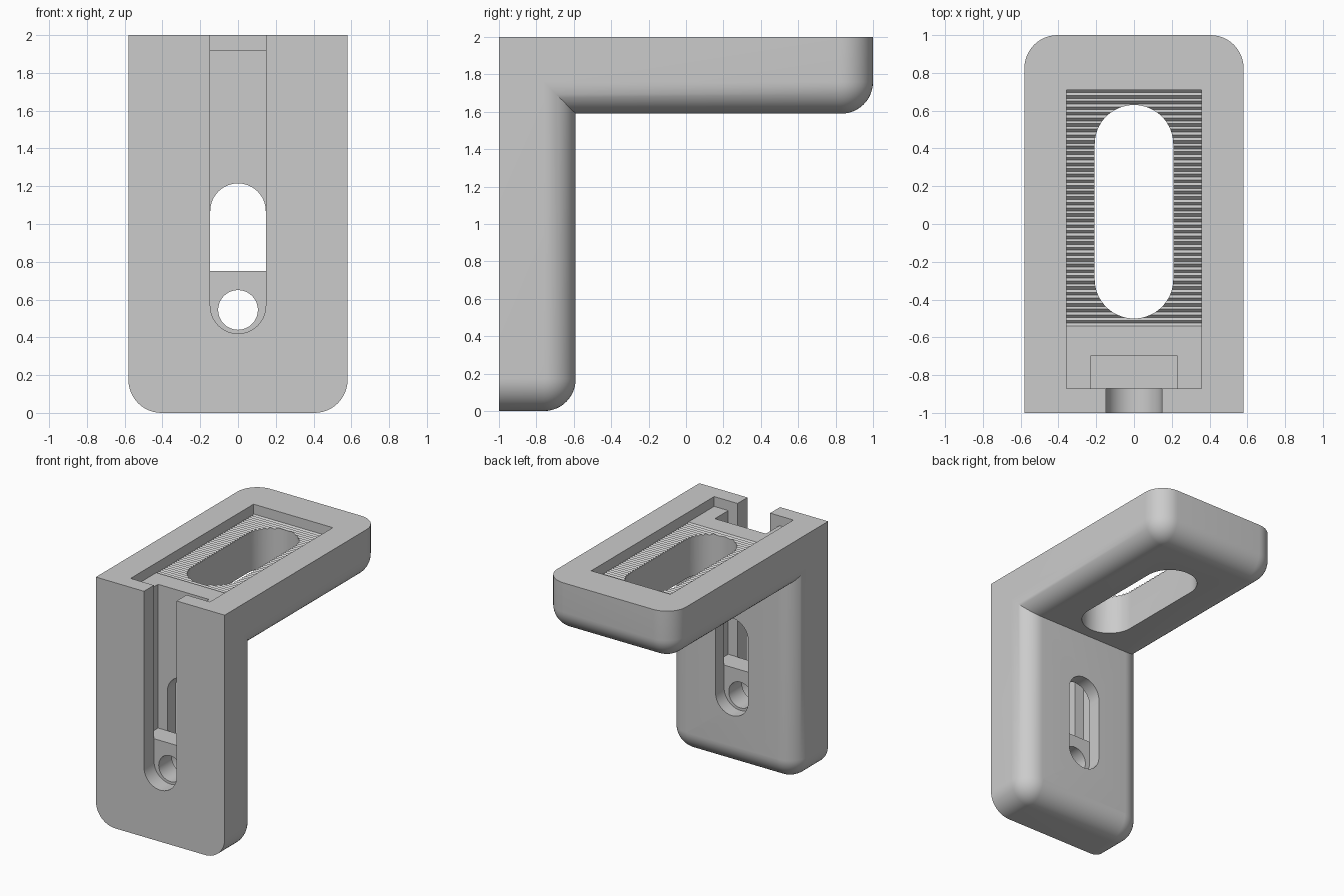
import bpy, bmesh
from math import sin, cos, pi, sqrt

if "Cube" in bpy.data.objects:
    bpy.data.objects.remove(bpy.data.objects["Cube"])

HALF_W, THICK, CORNER, FILLET = 0.58, 0.41, 0.175, 0.17
FLOOR = 1.92          # height of the recess floor
SLOT = 0.147          # half width of the narrow slots

grey = bpy.data.materials.new("plain grey")
grey.use_nodes = True
grey.diffuse_color = (0.6, 0.6, 0.6, 1)
grey.node_tree.nodes["Principled BSDF"].inputs["Base Color"].default_value = (0.6, 0.6, 0.6, 1)


def loft(name, rings):
    """Solid skinned through matching closed rings of points."""
    bm = bmesh.new()
    loops = [[bm.verts.new(p) for p in ring] for ring in rings]
    n = len(loops[0])
    for a, b in zip(loops, loops[1:]):
        for i in range(n):
            j = (i + 1) % n
            bm.faces.new((a[i], a[j], b[j], b[i]))
    bm.faces.new(loops[0])
    bm.faces.new(loops[-1])
    bmesh.ops.recalc_face_normals(bm, faces=bm.faces[:])
    mesh = bpy.data.meshes.new(name)
    bm.to_mesh(mesh)
    bm.free()
    mesh.materials.append(grey)
    obj = bpy.data.objects.new(name, mesh)
    bpy.context.collection.objects.link(obj)
    return obj


def prism(name, outline, start, end, place):
    return loft(name, [[place(u, v, d) for u, v in outline] for d in (start, end)])


def along_x(u, v, d): return (d, u, v)
def along_y(u, v, d): return (u, d, v)
def along_z(u, v, d): return (u, v, d)


def arc(cx, cy, r, start, end, steps):
    return [(cx + r * cos(start + (end - start) * i / steps),
             cy + r * sin(start + (end - start) * i / steps)) for i in range(steps + 1)]


def stadium(r, low, high):
    return arc(0, high - r, r, 0, pi, 32) + arc(0, low + r, r, pi, 2 * pi, 32)


def box(x, v0, v1):
    return [(-x, v0), (x, v0), (x, v1), (-x, v1)]


def slab(name, place):
    """Plate with two round corners and a fillet round its inner face."""
    def ring(inset):
        c = HALF_W - CORNER
        r = CORNER - inset
        return ([(inset - HALF_W, -1), (HALF_W - inset, -1)]
                + arc(c, 1 - CORNER, r, 0, pi / 2, 12)
                + arc(-c, 1 - CORNER, r, pi / 2, pi, 12))
    levels = [(0, 0)]
    for i in range(13):
        a = pi / 2 * i / 12
        levels.append((THICK - FILLET + FILLET * sin(a), FILLET * (1 - cos(a))))
    return loft(name, [[place(u, v, d) for u, v in ring(inset)] for d, inset in levels])


# Two matching slabs joined in an L
bracket = slab("bracket", lambda u, v, d: (u, v, 2 - d))
leg = slab("leg", lambda u, v, d: (u, d - 1, 1 - v))

# Recess in the top with a serrated floor
TEETH, y0, y1 = 42, -0.54, 0.71
profile = [(-0.872, 2.1), (-0.872, FLOOR), (y0, FLOOR)]
pitch = (y1 - y0) / TEETH
for i in range(TEETH):
    profile += [(y0 + pitch * (i + 0.5), FLOOR - 0.015), (y0 + pitch * (i + 1), FLOOR)]
profile.append((y1, 2.1))

cutters = [
    prism("serrated_recess", profile, -0.357, 0.357, along_x),
    prism("arm_slot", stadium(0.208, -0.5, 0.63), 1.4, 2.1, along_z),
    # Front slot, wider nut channel behind it, short slot in the back
    prism("front_slot", stadium(SLOT, 0.42, 2.5), -1.1, -0.87, along_y),
    prism("nut_channel", box(0.23, -0.872, -0.70), 0.75, 2.1, along_z),
    prism("back_slot", stadium(SLOT, 0.42, 1.215), -0.70, -0.5, along_y),
    prism("screw_hole", stadium(0.105, 0.44, 0.65), -0.95, -0.6, along_y),
]

bpy.ops.object.select_all(action="DESELECT")
bpy.context.view_layer.objects.active = bracket
bracket.select_set(True)
for tool in [leg] + cutters:
    tool.hide_render = True
    mod = bracket.modifiers.new(tool.name, "BOOLEAN")
    mod.operation = "UNION" if tool is leg else "DIFFERENCE"
    mod.solver = "EXACT"
    mod.object = tool
    bpy.ops.object.modifier_apply(modifier=mod.name)
    bpy.data.objects.remove(tool)

bpy.ops.object.shade_smooth_by_angle(angle=pi / 6)
